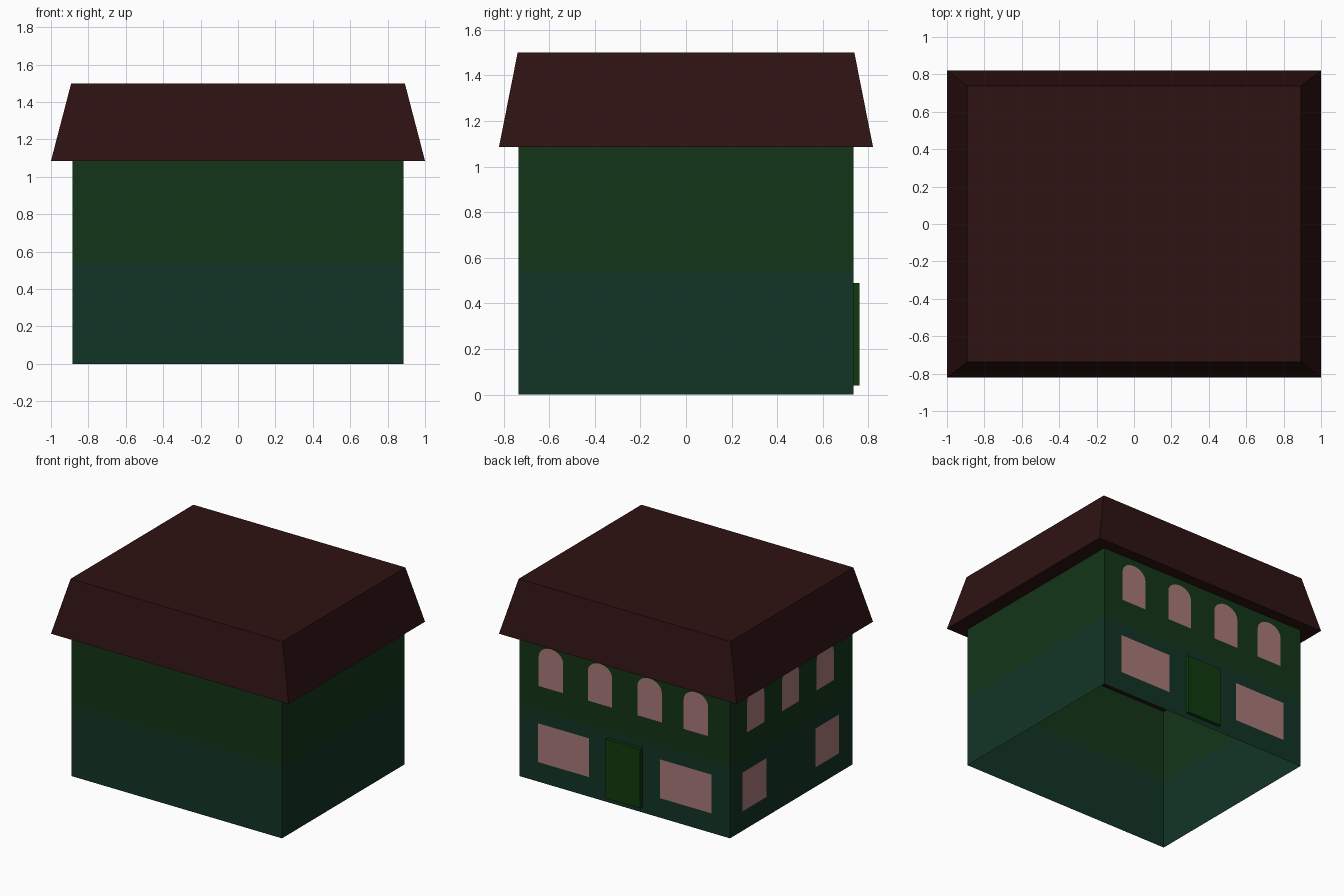
import bpy, bmesh, math

if "Cube" in bpy.data.objects:
    bpy.data.objects.remove(bpy.data.objects["Cube"])

def material(name, rgb):
    m = bpy.data.materials.new(name)
    m.diffuse_color = (*rgb, 1)
    m.use_nodes = True
    m.node_tree.nodes["Principled BSDF"].inputs["Base Color"].default_value = m.diffuse_color
    return m

LOWER = material("lower_wall_green", (0.006, 0.034, 0.019))
UPPER = material("upper_wall_green", (0.006, 0.036, 0.009))
ROOF = material("roof_red", (0.027, 0.006, 0.006))
GLASS = material("window_pink", (0.40, 0.19, 0.19))
DOOR = material("door_green", (0.005, 0.042, 0.004))

HX, HY = 0.885, 0.735     # half size of the walls
EAVE = 1.085
GAP = 0.003               # windows sit just proud of the walls

def finish(name, bm, mat):
    mesh = bpy.data.meshes.new(name)
    bm.to_mesh(mesh)
    bm.free()
    mesh.materials.append(mat)
    obj = bpy.data.objects.new(name, mesh)
    bpy.context.collection.objects.link(obj)
    return obj

def frustum(name, bottom, top, mat, centre_y=0, capped=True):
    """Four-sided block between two (half_x, half_y, z) levels."""
    bm = bmesh.new()
    rings = [[bm.verts.new((sx * hx, centre_y + sy * hy, z))
              for sx, sy in ((-1, -1), (1, -1), (1, 1), (-1, 1))]
             for hx, hy, z in (bottom, top)]
    lo, hi = rings
    for i in range(4):
        j = (i + 1) % 4
        bm.faces.new((lo[i], lo[j], hi[j], hi[i]))
    if capped:
        bm.faces.new(lo[::-1])
        bm.faces.new(hi)
    return finish(name, bm, mat)

def window(name, side, outline):
    """Flat pane of (across, z) points on the back or left wall."""
    bm = bmesh.new()
    if side == "back":
        pts = [(u, HY + GAP, z) for u, z in reversed(outline)]
    else:
        pts = [(-HX - GAP, u, z) for u, z in reversed(outline)]
    face = bm.faces.new([bm.verts.new(p) for p in pts])
    face.normal_update()
    if face.normal.dot((0, 1, 0) if side == "back" else (-1, 0, 0)) < 0:
        face.normal_flip()
    finish(name, bm, GLASS)

def rectangle(u0, u1, z0=0.15, z1=0.445):
    return [(u0, z0), (u1, z0), (u1, z1), (u0, z1)]

def arch(c, r=0.103, z0=0.73, spring=0.955, rise=0.082, n=10):
    top = [(c + r * math.cos(math.pi * i / n), spring + rise * math.sin(math.pi * i / n))
           for i in range(n + 1)]
    return [(c - r, z0), (c + r, z0)] + top

# Two storeys of open wall, seen hollow from below
frustum("lower_walls", (HX, HY, 0), (HX, HY, 0.54), LOWER, capped=False)
frustum("upper_walls", (HX, HY, 0.54), (HX, HY, EAVE), UPPER, capped=False)

# Overhanging flat-topped roof
frustum("roof", (1.0, 0.82, EAVE), (0.892, 0.738, 1.5), ROOF)

# Door on the back wall
frustum("door", (0.147, 0.0125, 0.04), (0.147, 0.0125, 0.49), DOOR, centre_y=HY + 0.0125)

# Ground floor windows
for i, (a, b) in enumerate(((0.30, 0.73), (-0.73, -0.30))):
    window(f"back_lower_window_{i + 1}", "back", rectangle(a, b))
for i, (a, b) in enumerate(((0.30, 0.59), (-0.57, -0.29))):
    window(f"left_lower_window_{i + 1}", "left", rectangle(a, b))

# Upper floor arched windows
for i, c in enumerate((0.62, 0.207, -0.21, -0.60)):
    window(f"back_arched_window_{i + 1}", "back", arch(c))
for i, c in enumerate((0.43, 0.012, -0.405)):
    window(f"left_arched_window_{i + 1}", "left", arch(c))
